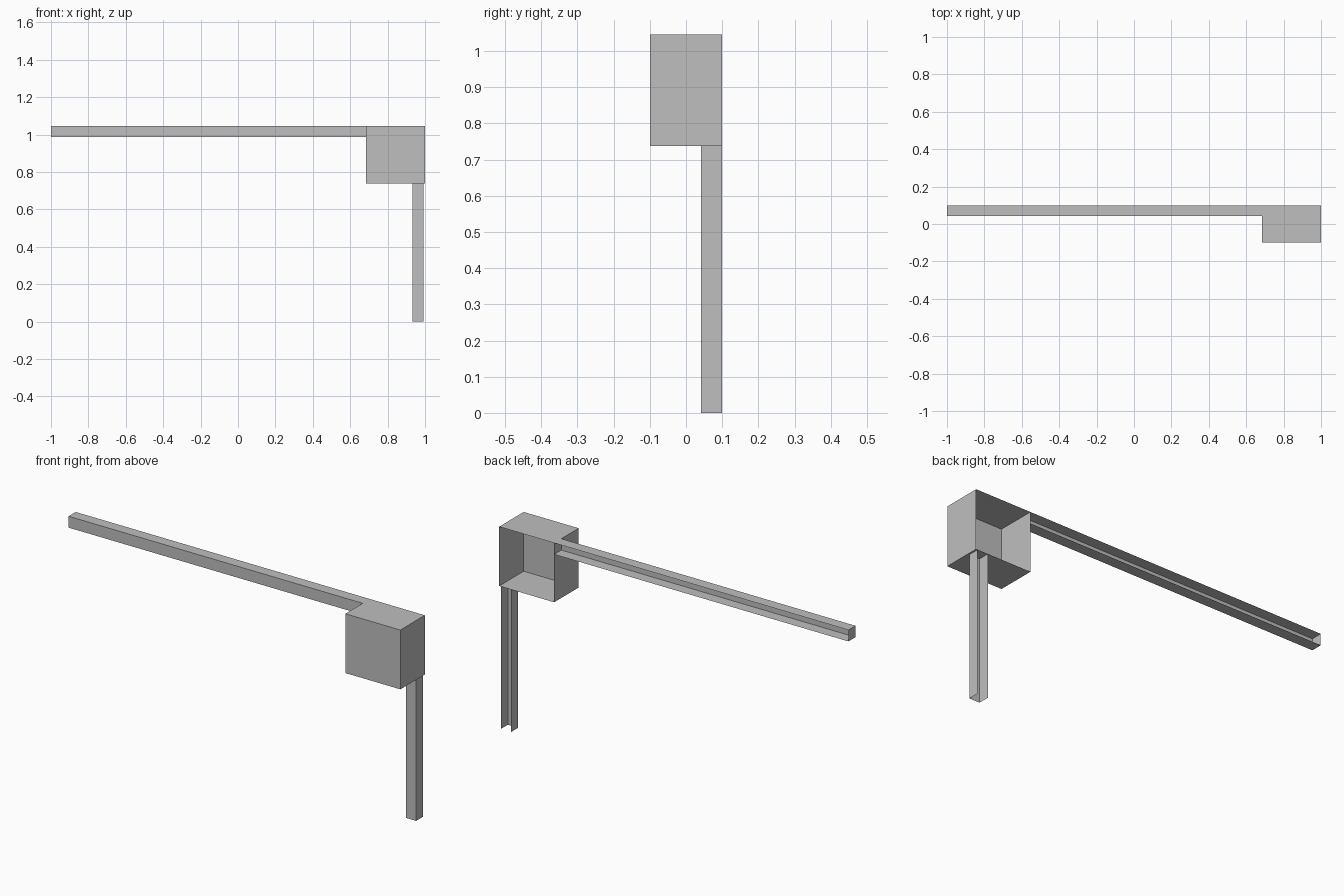
import bpy
import bmesh
from mathutils import Vector

if "Cube" in bpy.data.objects:
    bpy.data.objects.remove(bpy.data.objects["Cube"])

# One plain grey for the whole structure
grey = bpy.data.materials.new("plain_grey")
grey.diffuse_color = (0.52, 0.52, 0.52, 1)
grey.use_nodes = True
grey.node_tree.nodes["Principled BSDF"].inputs["Base Color"].default_value = grey.diffuse_color


def open_shell(name, low, high, open_sides):
    """Box of thin sheets between two corners, without the sides facing open_sides."""
    low, high = Vector(low), Vector(high)
    bm = bmesh.new()
    bmesh.ops.create_cube(bm, size=1)
    bm.normal_update()
    removed = [f for f in bm.faces
               if any(f.normal.dot(Vector(d)) > 0.9 for d in open_sides)]
    bmesh.ops.delete(bm, geom=removed, context='FACES')
    bmesh.ops.scale(bm, vec=high - low, verts=bm.verts)
    bmesh.ops.translate(bm, vec=(low + high) / 2, verts=bm.verts)
    mesh = bpy.data.meshes.new(name)
    bm.to_mesh(mesh)
    bm.free()
    mesh.materials.append(grey)
    obj = bpy.data.objects.new(name, mesh)
    bpy.context.collection.objects.link(obj)
    return obj


BACK, RIGHT, DOWN, UP = (0, 1, 0), (1, 0, 0), (0, 0, -1), (0, 0, 1)

# Corner box, open at the back
open_shell("corner_box", (0.685, -0.1, 0.738), (1, 0.1, 1.045), [BACK])

# Long horizontal channel, closed at its free end and joined to the box
open_shell("horizontal_channel", (-1, 0.042, 0.986), (0.685, 0.1, 1.045), [BACK, RIGHT])

# Vertical channel under the box, open at the back and the foot
open_shell("vertical_channel", (0.932, 0.042, 0), (0.991, 0.1, 0.738), [BACK, DOWN, UP])
